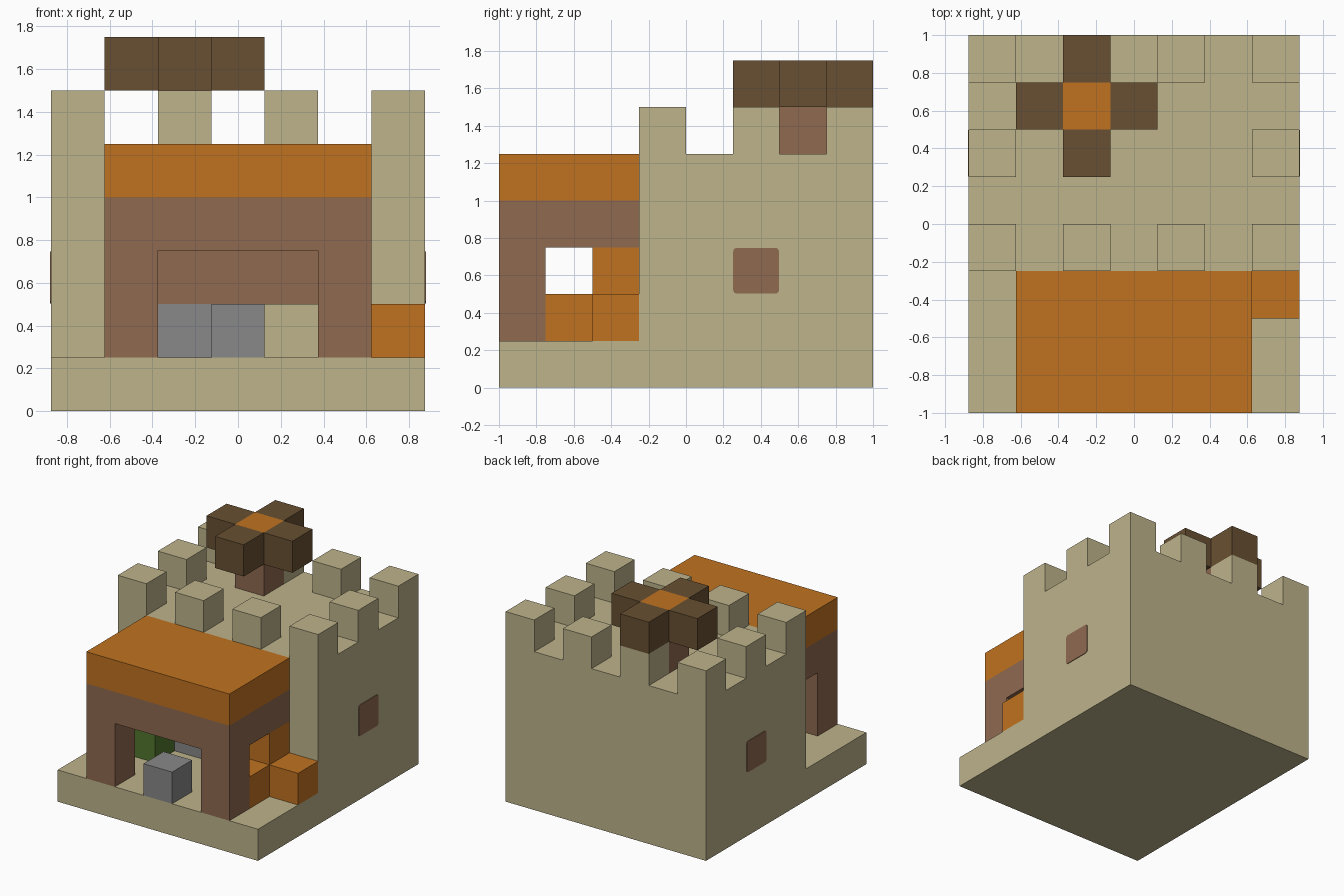
import bpy
import bmesh
from mathutils import Vector

cube = bpy.data.objects.get("Cube")
if cube:
    bpy.data.objects.remove(cube, do_unlink=True)

U = 0.25                       # one block
OX, OY = -3.5, -4              # block grid origin, in blocks


def linear(c):
    c /= 255
    return c / 12.92 if c <= 0.04045 else ((c + 0.055) / 1.055) ** 2.4


def material(name, r, g, b):
    col = (linear(r), linear(g), linear(b), 1)
    m = bpy.data.materials.new(name)
    m.use_nodes = True
    m.diffuse_color = col
    bsdf = m.node_tree.nodes["Principled BSDF"]
    bsdf.inputs["Base Color"].default_value = col
    bsdf.inputs["Roughness"].default_value = 0.9
    return m


sand = material("sand", 189, 179, 139)
orange = material("orange", 192, 114, 32)
brown = material("brown", 144, 106, 80)
dark_brown = material("dark brown", 104, 80, 50)
grey = material("grey", 136, 136, 136)
green = material("green", 80, 118, 45)


def blocks(name, mat, *boxes):
    """One object of boxes, each given as (corner, size) in block units."""
    bm = bmesh.new()
    for corner, size in boxes:
        lo = (Vector(corner) + Vector((OX, OY, 0))) * U
        dim = Vector(size) * U
        for v in bmesh.ops.create_cube(bm, size=1)["verts"]:
            v.co = lo + (v.co + Vector((0.5, 0.5, 0.5))) * dim
    mesh = bpy.data.meshes.new(name)
    bm.to_mesh(mesh)
    bm.free()
    mesh.materials.append(mat)
    ob = bpy.data.objects.new(name, mesh)
    bpy.context.collection.objects.link(ob)
    return ob


ONE = (1, 1, 1)

# Ground slab and keep
blocks("ground_slab", sand, ((0, 0, 0), (7, 8, 1)))
blocks("keep", sand, ((0, 3, 1), (7, 5, 4)))

# Battlements: every second block around the rim of the keep
rim = [(x, y) for x in (0, 2, 4, 6) for y in (3, 5, 7) if y != 5 or x in (0, 6)]
blocks("battlements", sand, *[((x, y, 5), ONE) for x, y in rim])

# Rounded side windows, thin plates on both sides of the keep
for side, x in (("left", 7), ("right", -0.02)):
    window = blocks(side + "_window", brown, ((x, 5.01, 2.01), (0.02, 0.98, 0.98)))
    bm = bmesh.new()
    bm.from_mesh(window.data)
    edges = [e for e in bm.edges
             if abs(e.verts[0].co.x - e.verts[1].co.x) > 0.001]
    bmesh.ops.bevel(bm, geom=edges, offset=0.02, segments=3, profile=0.5,
                    affect='EDGES')
    bm.to_mesh(window.data)
    bm.free()

# Porch: corner posts, lintel storey, back beam and roof
blocks("porch_posts", brown, *[((x, 0, 1), (1, 1, 2)) for x in (1, 5)])
blocks("porch_lintel", brown, ((1, 0, 3), (5, 3, 1)))
blocks("porch_roof", orange, ((1, 0, 4), (5, 3, 1)))

# Back wall panels inside the porch
blocks("back_panel", brown, ((2, 2.98, 2), (3, 0.02, 1)))
blocks("back_door", grey, ((2, 2.98, 1), (1, 0.02, 1)))

# Porch contents
blocks("stone_block", grey, ((3, 0, 1), ONE))
blocks("bench", sand, ((4, 2, 1), ONE))
blocks("green_post", green, ((1, 2, 1), (1, 1, 2)))
blocks("side_stack", orange, ((5, 1, 1), ONE), ((5, 2, 1), (1, 1, 2)))
blocks("outer_block", orange, ((6, 2, 1), ONE))

# Tree on the keep
blocks("tree_trunk", brown, ((2, 6, 5), ONE))
blocks("tree_heart", orange, ((2, 6, 6), ONE))
blocks("tree_leaves", dark_brown,
       *[((2 + dx, 6 + dy, 6), ONE) for dx, dy in ((1, 0), (-1, 0), (0, 1), (0, -1))])
